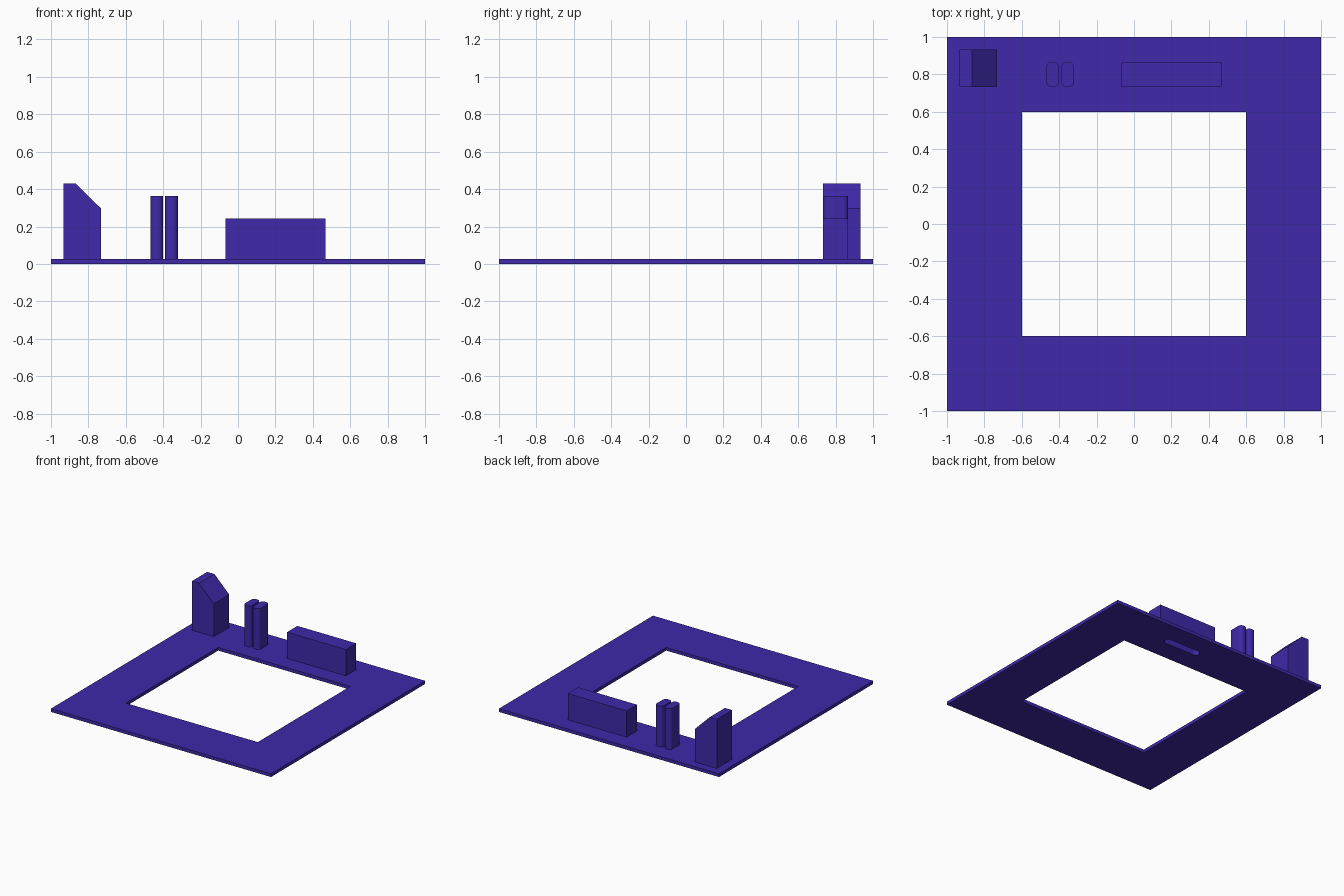
import bpy, bmesh, math

if "Cube" in bpy.data.objects:
    bpy.data.objects.remove(bpy.data.objects["Cube"])

mat = bpy.data.materials.new("violet")
mat.diffuse_color = (0.05, 0.022, 0.40, 1)
mat.use_nodes = True
mat.node_tree.nodes["Principled BSDF"].inputs["Base Color"].default_value = mat.diffuse_color
BASE = 0.027


def prism(name, profile, lo, hi, axis="z"):
    """Extrude a closed 2D profile: (x, y) along z, or (x, z) along y."""
    bm = bmesh.new()
    place = (lambda a, b: (a, b, lo)) if axis == "z" else (lambda a, b: (a, lo, b))
    face = bm.faces.new([bm.verts.new(place(a, b)) for a, b in profile])
    moved = bmesh.ops.extrude_face_region(bm, geom=[face])["geom"]
    d = hi - lo
    bmesh.ops.translate(bm, vec=(0, 0, d) if axis == "z" else (0, d, 0),
                        verts=[v for v in moved if isinstance(v, bmesh.types.BMVert)])
    bmesh.ops.recalc_face_normals(bm, faces=bm.faces)
    mesh = bpy.data.meshes.new(name)
    bm.to_mesh(mesh)
    bm.free()
    mesh.materials.append(mat)
    ob = bpy.data.objects.new(name, mesh)
    bpy.context.collection.objects.link(ob)
    return ob


def rect(x0, x1, y0, y1):
    return [(x0, y0), (x1, y0), (x1, y1), (x0, y1)]


def rounded(x0, x1, y0, y1, r, n=5):
    corners = [(x1 - r, y1 - r), (x0 + r, y1 - r), (x0 + r, y0 + r), (x1 - r, y0 + r)]
    pts = []
    for k, (cx, cy) in enumerate(corners):
        for i in range(n + 1):
            a = math.pi / 2 * (k + i / n)
            pts.append((cx + r * math.cos(a), cy + r * math.sin(a)))
    return pts


def smooth(ob):
    bpy.ops.object.select_all(action="DESELECT")
    bpy.context.view_layer.objects.active = ob
    ob.select_set(True)
    bpy.ops.object.shade_smooth_by_angle(angle=math.radians(35))


def cut(ob, cutter):
    mod = ob.modifiers.new("cut", "BOOLEAN")
    mod.operation = "DIFFERENCE"
    mod.solver = "EXACT"
    mod.object = cutter
    cutter.hide_render = True
    cutter.display_type = "WIRE"


# Thin square base with a large window
base = prism("base_frame", rect(-1, 1, -1, 1), 0, BASE)
cut(base, prism("window_cutter", rect(-0.6, 0.6, -0.6, 0.6), -0.1, 0.1))

# Tall block with a sloping right shoulder
prism("sloped_block", [(-0.933, BASE), (-0.733, BASE), (-0.733, 0.297),
                       (-0.867, 0.43), (-0.933, 0.43)], 0.733, 0.933, "y")

# Pair of upright tabs with rounded corners
for side, x in (("left", -0.468), ("right", -0.389)):
    smooth(prism(side + "_tab", rounded(x, x + 0.067, 0.733, 0.867, 0.027), BASE, 0.363))

# Long low block
block = prism("long_block", rect(-0.067, 0.467, 0.733, 0.867), BASE, 0.243)

# Slot with rounded ends, reaching up from the underside into the long block
slot = prism("slot_cutter", rounded(0.035, 0.365, 0.77, 0.83, 0.0299), -0.05, 0.16)
cut(base, slot)
cut(block, slot)
